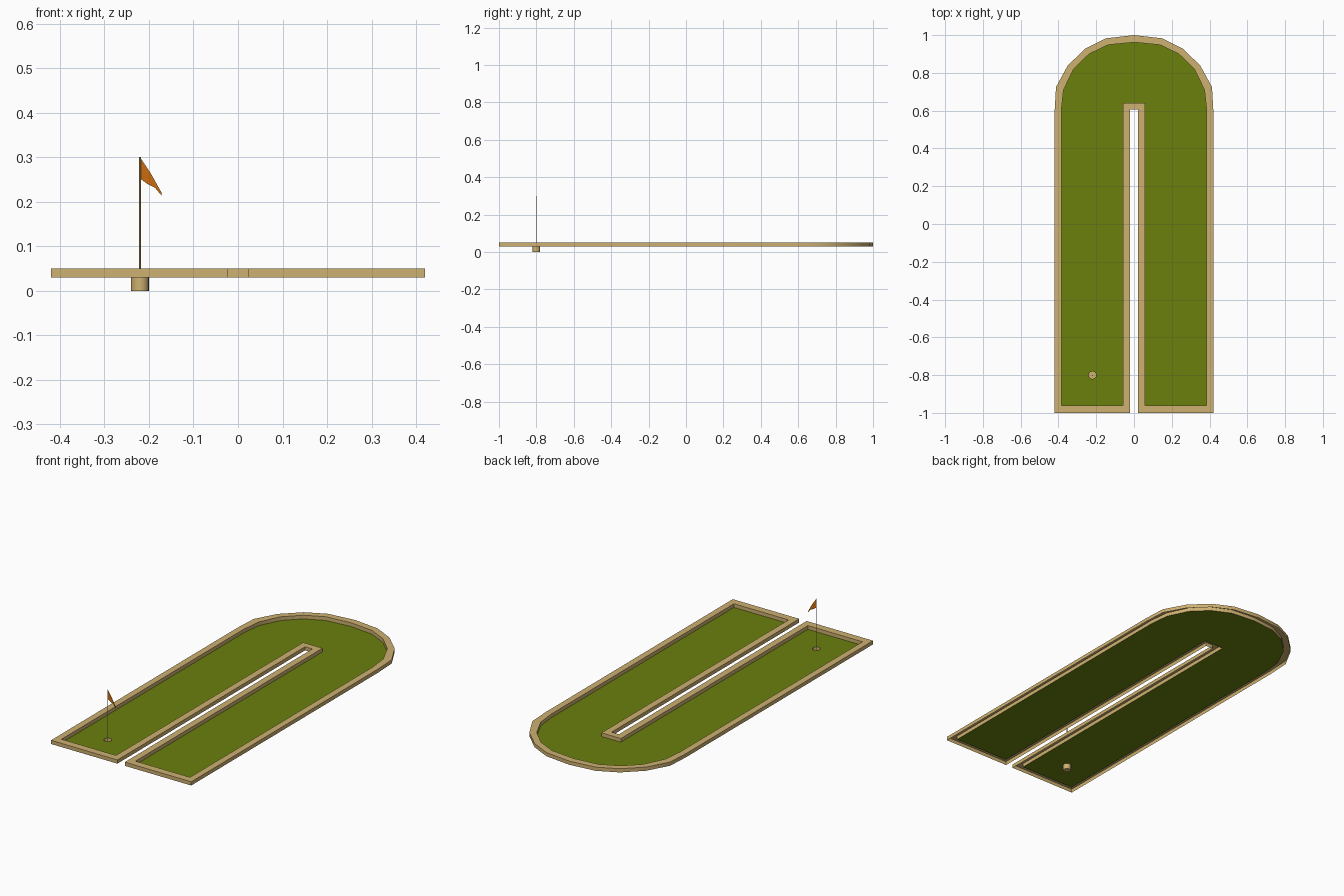
import bpy, bmesh, math
from mathutils import Vector, Matrix

if "Cube" in bpy.data.objects:
    bpy.data.objects.remove(bpy.data.objects["Cube"])


def material(name, rgb):
    m = bpy.data.materials.new(name)
    m.diffuse_color = (*rgb, 1)
    m.use_nodes = True
    m.node_tree.nodes["Principled BSDF"].inputs["Base Color"].default_value = m.diffuse_color
    return m


WOOD = material("light wood", (0.62, 0.44, 0.165))
TURF = material("green turf", (0.145, 0.215, 0.004))
ORANGE = material("orange flag", (0.60, 0.15, 0.004))

BASE, TOP = 0.03, 0.05
HX, HY, HR, SIDES = -0.22, -0.8, 0.02, 16


def finish(name, bm, mat, smooth=False, recalc=False):
    if recalc:
        bmesh.ops.recalc_face_normals(bm, faces=bm.faces[:])
    mesh = bpy.data.meshes.new(name)
    bm.to_mesh(mesh)
    bm.free()
    mesh.materials.append(mat)
    ob = bpy.data.objects.new(name, mesh)
    bpy.context.collection.objects.link(ob)
    if smooth:
        bpy.ops.object.select_all(action='DESELECT')
        ob.select_set(True)
        bpy.context.view_layer.objects.active = ob
        bpy.ops.object.shade_smooth_by_angle(angle=math.radians(40))
    return ob


def mirrored_loop(half, tip):
    # right half from slot to far end, tip, then the left half (anticlockwise)
    return half + [tip] + [(-x, y) for x, y in reversed(half)]


# Half outlines of the U-shaped lane
outer = mirrored_loop([(0.022, 0.605), (0.022, -1), (0.42, -1), (0.42, 0.6),
                       (0.413, 0.725), (0.35, 0.84), (0.256, 0.93), (0.148, 0.983)], (0, 1))
inner = mirrored_loop([(0.058, 0.64), (0.058, -0.96), (0.385, -0.96), (0.385, 0.6),
                       (0.373, 0.71), (0.32, 0.82), (0.238, 0.9), (0.138, 0.948)], (0, 0.962))

# Wooden border: open underneath, made of outer wall, top and inner wall
bm = bmesh.new()
rings = [[bm.verts.new((x, y, z)) for x, y in loop]
         for loop, z in ((outer, BASE), (outer, TOP), (inner, TOP), (inner, BASE))]
n = len(outer)
for a, b in zip(rings, rings[1:]):
    for i in range(n):
        j = (i + 1) % n
        bm.faces.new((a[i], a[j], b[j], b[i]))
finish("border", bm, WOOD, smooth=True)

# Turf with a round hole
bm = bmesh.new()
hole = [(HX + HR * math.cos(2 * math.pi * k / SIDES),
         HY + HR * math.sin(2 * math.pi * k / SIDES)) for k in range(SIDES)]
edges = []
for loop in (inner, hole):
    vs = [bm.verts.new((x, y, BASE)) for x, y in loop]
    edges += [bm.edges.new((vs[i], vs[(i + 1) % len(vs)])) for i in range(len(vs))]
bmesh.ops.triangle_fill(bm, use_beauty=True, use_dissolve=False, edges=edges,
                        normal=Vector((0, 0, 1)))
for f in bm.faces:
    f.normal_update()
    if f.normal.z < 0:
        f.normal_flip()
finish("turf", bm, TURF)

# Cup under the hole, open at the top
bm = bmesh.new()
low = [bm.verts.new((x, y, 0)) for x, y in hole]
high = [bm.verts.new((x, y, BASE)) for x, y in hole]
bm.faces.new(low[::-1])
for i in range(SIDES):
    j = (i + 1) % SIDES
    bm.faces.new((low[i], low[j], high[j], high[i]))
finish("cup", bm, WOOD, smooth=True)

# Flag pole
bm = bmesh.new()
bmesh.ops.create_cone(bm, cap_ends=True, segments=8, radius1=0.002, radius2=0.002,
                      depth=0.3, matrix=Matrix.Translation((HX, HY, 0.15)))
finish("flag_pole", bm, WOOD, smooth=True)

# Drooping pennant
bm = bmesh.new()
pennant = [(0, 0.3), (0, 0.252), (0.018, 0.239), (0.033, 0.232), (0.048, 0.214),
           (0.048, 0.221), (0.025, 0.262)]
front = bm.faces.new([bm.verts.new((HX + x, HY - 0.0005, z)) for x, z in pennant])
ext = bmesh.ops.extrude_face_region(bm, geom=[front], use_keep_orig=True)
bmesh.ops.translate(bm, vec=(0, 0.001, 0),
                    verts=[g for g in ext["geom"] if isinstance(g, bmesh.types.BMVert)])
finish("pennant", bm, ORANGE, recalc=True)
